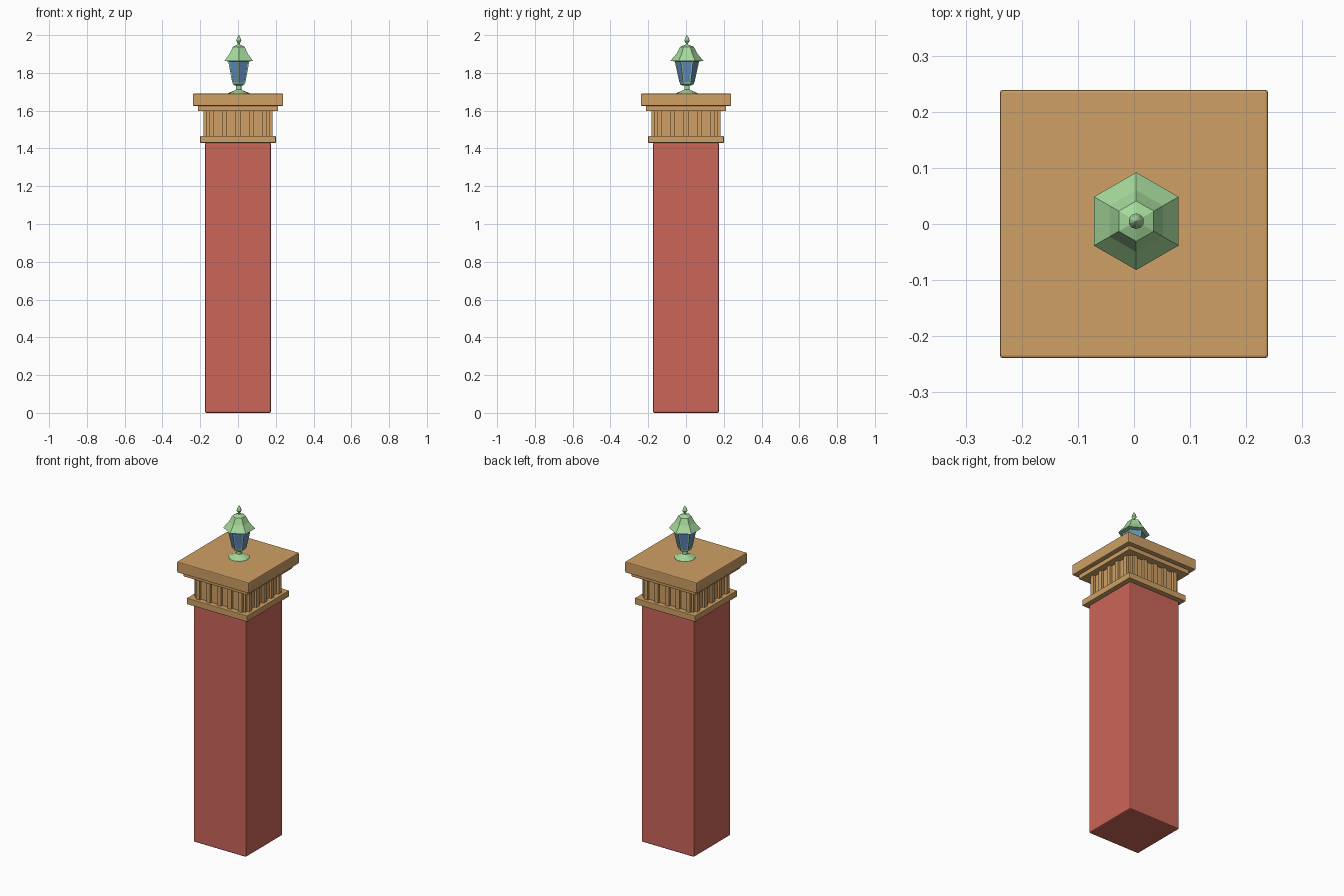
import bpy, bmesh
from math import sin, cos, pi
from mathutils import Vector

cube = bpy.data.objects.get("Cube")
if cube:
    bpy.data.objects.remove(cube, do_unlink=True)


def material(name, rgb):
    m = bpy.data.materials.new(name)
    m.use_nodes = True
    m.diffuse_color = (*rgb, 1)
    m.node_tree.nodes["Principled BSDF"].inputs["Base Color"].default_value = (*rgb, 1)
    return m


RED = material("brick red", (0.60, 0.13, 0.10))
TAN = material("sandstone", (0.62, 0.35, 0.13))
GREEN = material("pale green metal", (0.38, 0.70, 0.33))
BLUE = material("blue glass", (0.13, 0.28, 0.56))
LAMP = Vector((0.004, 0.005, 0))


def finish(name, bm, mat):
    bmesh.ops.recalc_face_normals(bm, faces=bm.faces)
    me = bpy.data.meshes.new(name)
    bm.to_mesh(me)
    bm.free()
    me.materials.append(mat)
    ob = bpy.data.objects.new(name, me)
    bpy.context.collection.objects.link(ob)
    return ob


def add_box(bm, lo, hi):
    lo, hi = Vector(lo), Vector(hi)
    verts = bmesh.ops.create_cube(bm, size=1)["verts"]
    for v in verts:
        v.co = (lo + hi) / 2 + v.co * (hi - lo)


def slab(name, half, z0, z1, mat, bevel=0.0):
    bm = bmesh.new()
    add_box(bm, (-half, -half, z0), (half, half, z1))
    ob = finish(name, bm, mat)
    if bevel:
        mod = ob.modifiers.new("soft edges", "BEVEL")
        mod.width = bevel
        mod.segments = 2
    return ob


def turned(name, profile, sides, mat):
    """Faceted solid from (radius, height) pairs, with corners on the y axis."""
    bm = bmesh.new()
    rings = []
    for r, z in profile:
        rings.append([bm.verts.new(LAMP + Vector((r * sin(2 * pi * i / sides),
                                                  -r * cos(2 * pi * i / sides), z)))
                      for i in range(sides)])
    for a, b in zip(rings, rings[1:]):
        for i in range(sides):
            j = (i + 1) % sides
            bm.faces.new((a[i], a[j], b[j], b[i]))
    bm.faces.new(rings[0])
    bm.faces.new(rings[-1])
    return finish(name, bm, mat)


# Pillar and stepped capital
slab("pillar_shaft", 0.175, 0, 1.43, RED, 0.008)
slab("lower_moulding", 0.20, 1.43, 1.467, TAN, 0.003)
slab("frieze_core", 0.168, 1.467, 1.598, TAN)
slab("upper_moulding", 0.213, 1.598, 1.625, TAN, 0.003)
slab("cap_slab", 0.239, 1.625, 1.69, TAN, 0.005)

# Upright ribs on all four sides of the frieze
bm = bmesh.new()
for i in range(-2, 3):
    x = i * 0.07
    for s in (-1, 1):
        a, b = sorted((s * 0.16, s * 0.182))
        add_box(bm, (x - 0.013, a, 1.467), (x + 0.013, b, 1.598))
        add_box(bm, (a, x - 0.013, 1.467), (b, x + 0.013, 1.598))
finish("frieze_ribs", bm, TAN)

# Lantern foot and stem
turned("lamp_foot", [(0.058, 1.69), (0.056, 1.693), (0.02, 1.708), (0.014, 1.712),
                     (0.014, 1.733), (0.02, 1.738)], 12, GREEN)
turned("lamp_cup", [(0.02, 1.732), (0.036, 1.74), (0.038, 1.75)], 6, GREEN)

# Glass with corner bars
turned("lamp_glass", [(0.037, 1.75), (0.062, 1.862)], 6, BLUE)
bm = bmesh.new()
for i in range(6):
    d = Vector((sin(i * pi / 3), -cos(i * pi / 3), 0))
    t = Vector((-d.y, d.x, 0)) * 0.004
    ends = []
    for r, z in ((0.036, 1.748), (0.061, 1.864)):
        c = LAMP + d * r + Vector((0, 0, z))
        ends.append([bm.verts.new(c + o) for o in (t, d * 0.004, -t, d * -0.004)])
    for k in range(4):
        n = (k + 1) % 4
        bm.faces.new((ends[0][k], ends[0][n], ends[1][n], ends[1][k]))
    for e in ends:
        bm.faces.new(e)
finish("lamp_corner_bars", bm, GREEN)

# Flared roof and pointed finial
turned("lamp_roof", [(0.06, 1.86), (0.087, 1.864), (0.055, 1.902), (0.036, 1.938),
                     (0.012, 1.948)], 6, GREEN)
turned("lamp_finial", [(0.012, 1.945), (0.006, 1.952), (0.006, 1.957), (0.014, 1.97),
                       (0.010, 1.983), (0.001, 2.0)], 10, GREEN)
